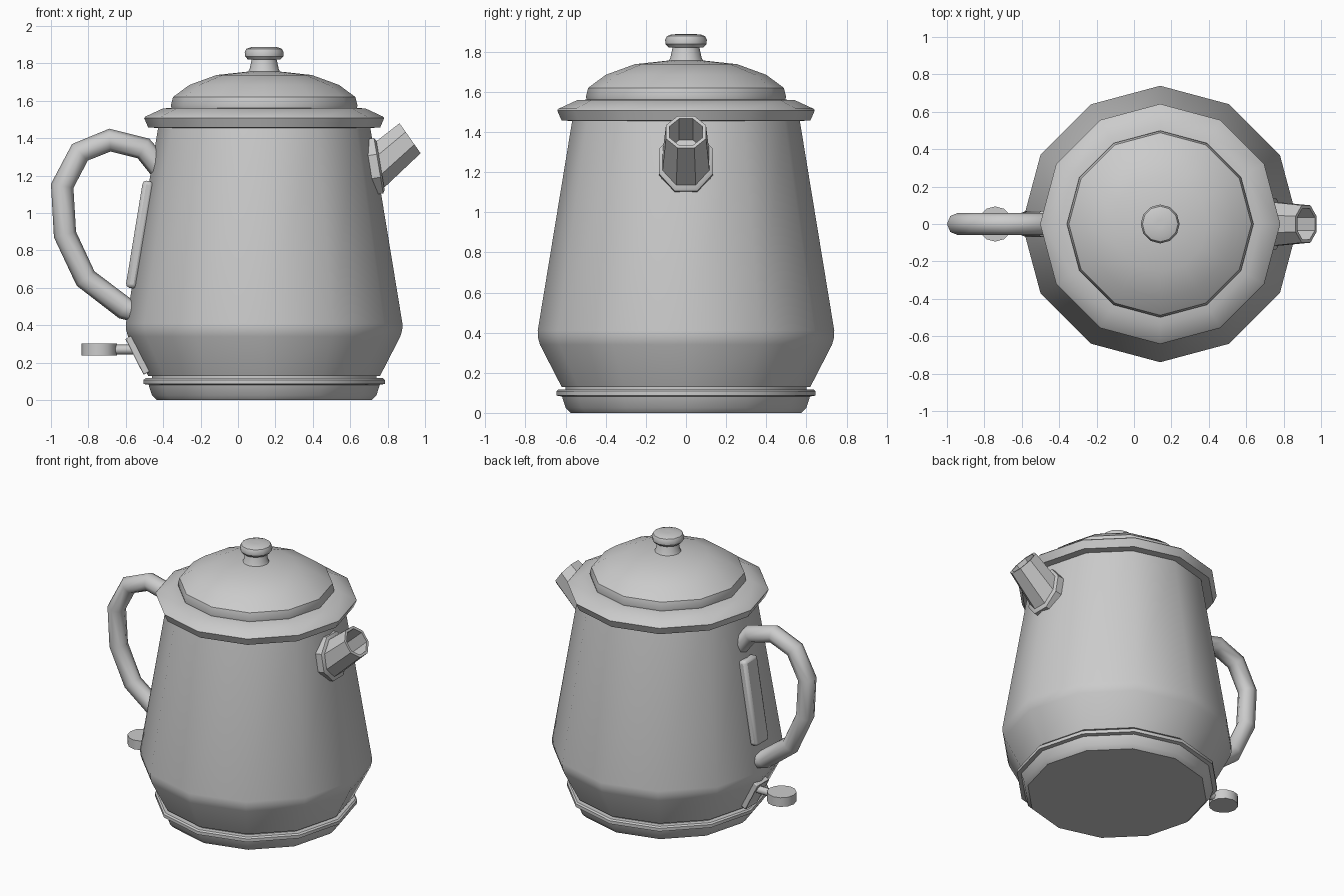
import bpy, bmesh, math
from mathutils import Vector

if "Cube" in bpy.data.objects:
    bpy.data.objects.remove(bpy.data.objects["Cube"])

CX = 0.14  # axis of the pot


def finish(name, bm, angle=40):
    bmesh.ops.recalc_face_normals(bm, faces=bm.faces)
    me = bpy.data.meshes.new(name)
    bm.to_mesh(me)
    bm.free()
    ob = bpy.data.objects.new(name, me)
    bpy.context.collection.objects.link(ob)
    bpy.ops.object.select_all(action='DESELECT')
    ob.select_set(True)
    bpy.context.view_layer.objects.active = ob
    bpy.ops.object.shade_smooth_by_angle(angle=math.radians(angle))
    return ob


def loft(name, rings, angle=40):
    """Skin a list of equal-length rings and cap both ends."""
    bm = bmesh.new()
    vr = [[bm.verts.new(p) for p in r] for r in rings]
    n = len(vr[0])
    for a, b in zip(vr, vr[1:]):
        for i in range(n):
            j = (i + 1) % n
            bm.faces.new((a[i], a[j], b[j], b[i]))
    bm.faces.new(vr[0][::-1])
    bm.faces.new(vr[-1])
    return finish(name, bm, angle)


def ring(center, u, v, n, phase=0.0):
    c, u, v = Vector(center), Vector(u), Vector(v)
    ts = [2 * math.pi * i / n + phase for i in range(n)]
    return [c + u * math.cos(t) + v * math.sin(t) for t in ts]


def lathe(name, profile, n=12, cx=CX, angle=35):
    return loft(name, [ring((cx, 0, z), (r, 0, 0), (0, r, 0), n)
                       for r, z in profile], angle)


def plate(name, loc, size, tilt, bevel, inset=0.0):
    """Bevelled box lying on the handle side of the pot, optionally recessed."""
    bm = bmesh.new()
    bmesh.ops.create_cube(bm, size=1)
    bmesh.ops.scale(bm, vec=size, verts=bm.verts)
    if inset:
        bm.normal_update()
        f = min(bm.faces, key=lambda q: q.calc_center_median().x)
        bmesh.ops.inset_region(bm, faces=[f], thickness=inset)
        bmesh.ops.translate(bm, vec=(0.012, 0, 0), verts=f.verts)
    ob = finish(name, bm)
    ob.location = loc
    ob.rotation_euler = (0, math.radians(tilt), 0)
    m = ob.modifiers.new("Bevel", 'BEVEL')
    m.width = bevel
    m.segments = 2
    return ob


# base stand
lathe("base", [(0.575, 0), (0.60, 0.025), (0.618, 0.082), (0.645, 0.086),
               (0.645, 0.108), (0.635, 0.117), (0.60, 0.117), (0.60, 0.132)])
# pot body
lathe("body", [(0.62, 0.13), (0.728, 0.34), (0.738, 0.375), (0.739, 0.41),
               (0.565, 1.47)])
# lid rim, dome and knob
lathe("lid_rim", [(0.55, 1.455), (0.62, 1.457), (0.642, 1.508), (0.635, 1.516),
                  (0.54, 1.56), (0.45, 1.562)])
lathe("lid_dome", [(0.492, 1.55), (0.499, 1.575), (0.488, 1.62), (0.40, 1.685),
                   (0.255, 1.738), (0.08, 1.757)])
lathe("lid_knob", [(0.088, 1.75), (0.078, 1.77), (0.066, 1.825), (0.088, 1.822),
                   (0.102, 1.838), (0.104, 1.86), (0.095, 1.878),
                   (0.07, 1.887), (0.02, 1.888)])

# handle: octagonal tube swept along a bent path
path = [Vector((x, 0, z)) for x, z in
        [(-0.40, 1.22), (-0.505, 1.345), (-0.685, 1.39), (-0.845, 1.325),
         (-0.94, 1.145), (-0.925, 0.885), (-0.815, 0.65), (-0.605, 0.49),
         (-0.52, 0.47)]]
rings = []
for i, p in enumerate(path):
    t = (path[min(i + 1, len(path) - 1)] - path[max(i - 1, 0)]).normalized()
    side = t.cross(Vector((0, 1, 0)))
    rings.append(ring(p, side * 0.061, (0, 0.06, 0), 8))
loft("handle", rings, 50)

# spout: hollow octagonal tube
ph = math.pi / 8
k = 1 / math.cos(ph)
tilt = Vector((0.575, 0, -0.818))
tip = Vector((0.92, 0, 1.40))
back = Vector((0.69, 0, 1.20))


def oct_ring(c, d, w, h):
    return ring(c, d * h * k, (0, w * k, 0), 8, ph)


loft("spout", [oct_ring(back, Vector((0.25, 0, -0.97)), 0.123, 0.125),
               oct_ring(tip, tilt, 0.10, 0.098),
               oct_ring(tip, tilt, 0.083, 0.081),
               oct_ring((0.80, 0, 1.29), tilt, 0.085, 0.085)])
# spout collar lying against the body
slope = Vector((0.164, 0, -0.986))
out = Vector((0.986, 0, 0.164))
seat = Vector((CX + 0.604, 0, 1.252))
loft("spout_collar", [oct_ring(seat - out * 0.05, slope, 0.135, 0.15),
                      oct_ring(seat + out * 0.008, slope, 0.135, 0.15),
                      oct_ring(seat + out * 0.018, slope, 0.12, 0.135)])

# gauge strip behind the handle
plate("gauge_strip", (-0.525, 0, 0.885), (0.06, 0.14, 0.58), 9.3, 0.02)
# switch: recessed plate, stem and round paddle
plate("switch_plate", (-0.536, 0, 0.24), (0.045, 0.13, 0.215), -27, 0.006, 0.025)
loft("switch_stem", [ring((x, 0, 0.27), (0, 0.026, 0), (0, 0, 0.026), 8)
                     for x in (-0.68, -0.53)], 50)
lathe("switch_paddle", [(0.094, 0.238), (0.094, 0.302)], 12, -0.742)
